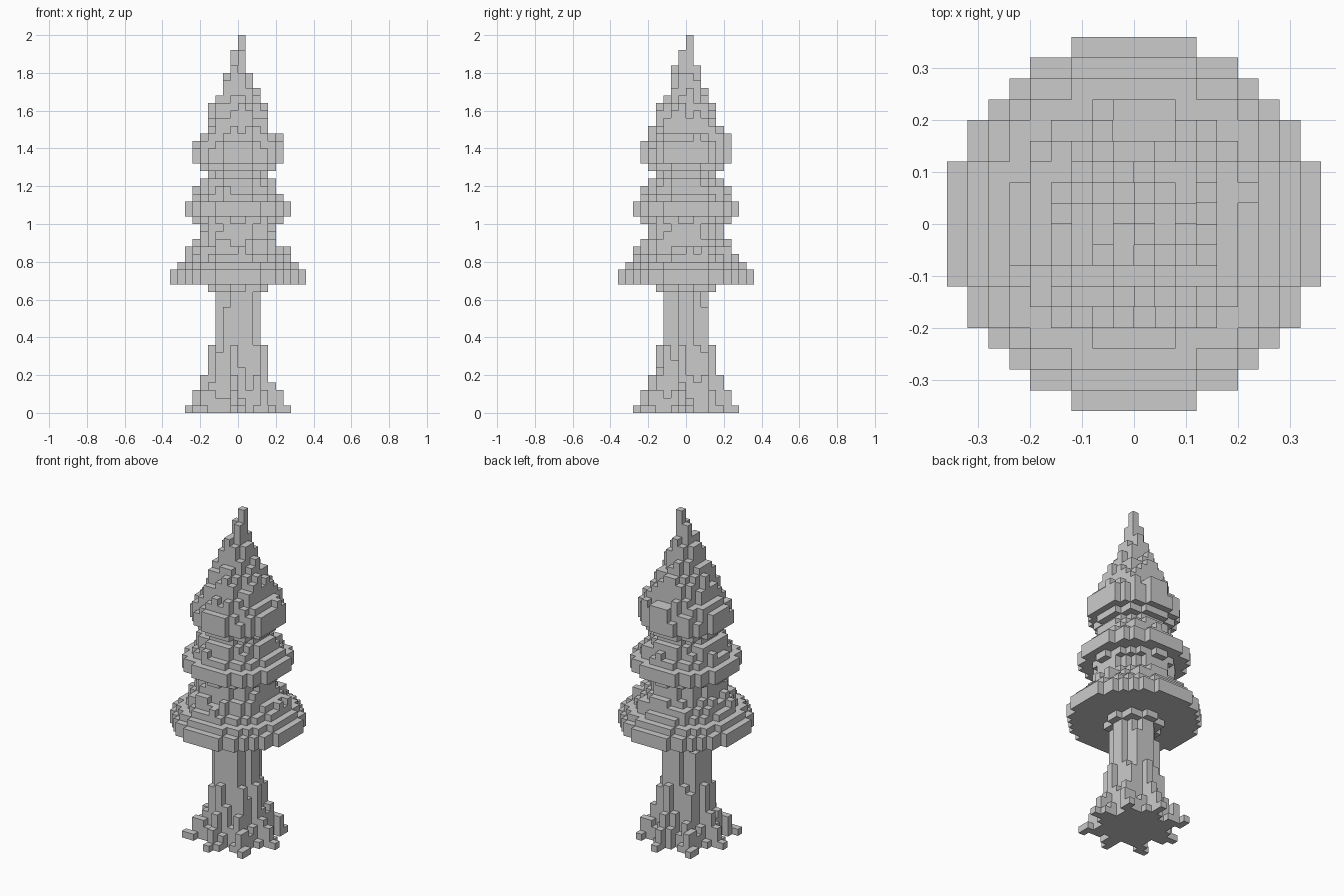
import bpy
import bmesh
import math
import random
from mathutils import Vector

random.seed(11)
CELL = 0.04
SPAN = range(-9, 9)

if "Cube" in bpy.data.objects:
    bpy.data.objects.remove(bpy.data.objects["Cube"])

# One plain grey for the whole tree
grey = bpy.data.materials.new("plain grey")
grey.use_nodes = True
COLOUR = (0.6, 0.6, 0.6, 1)
grey.diffuse_color = COLOUR
grey.node_tree.nodes["Principled BSDF"].inputs["Base Color"].default_value = COLOUR

AXES = [Vector(a) for a in ((1, 0, 0), (0, 1, 0), (0, 0, 1))]


def block_object(name, cells):
    """Make a mesh of the outer faces of a set of grid cells."""
    bm = bmesh.new()
    for cell in cells:
        centre = Vector(cell) + Vector((0.5, 0.5, 0.5))
        for a in range(3):
            u, v = AXES[(a + 1) % 3] / 2, AXES[(a + 2) % 3] / 2
            for sign in (1, -1):
                n = AXES[a] * sign
                if tuple(int(c + d) for c, d in zip(cell, n)) in cells:
                    continue
                mid = centre + n / 2
                corners = [mid - u - v, mid + u - v, mid + u + v, mid - u + v]
                bm.faces.new([bm.verts.new(c * CELL) for c in corners[::sign]])
    bmesh.ops.remove_doubles(bm, verts=bm.verts, dist=CELL / 10)
    mesh = bpy.data.meshes.new(name)
    bm.to_mesh(mesh)
    bm.free()
    mesh.materials.append(grey)
    obj = bpy.data.objects.new(name, mesh)
    bpy.context.collection.objects.link(obj)


def radius(i, j):
    return math.hypot(i + 0.5, j + 0.5)


def foliage(name, start, radii, calm):
    """Stacked discs with random sprigs; the lowest calm layers stay clean."""
    cells = set()
    for i in SPAN:
        for j in SPAN:
            lift = random.choice((0, 0, 0, 1, 1))
            jitter = random.uniform(-0.15, 0.08)
            for k in range(len(radii)):
                for src in range(k - lift, k + 1):
                    if src < k and src < calm:
                        continue
                    edge = radii[src] + (jitter if src >= calm else 0)
                    if radius(i, j) < edge:
                        cells.add((i, j, start + k))
    block_object(name, cells)


# Trunk with flared roots
cells = set()
core = [4.6, 4.2, 3.9, 3.7, 3.4, 3.3, 3.2, 3.1] + [3.0] * 6 + [2.9] * 2
reach = [7.2, 6.3, 5.9, 5, 4.5, 4.3, 4.2, 4.1, 3.8]
for i in SPAN:
    for j in SPAN:
        turn = math.atan2(j + 0.5, i + 0.5) / math.tau * 8 + 0.1
        lobe = math.cos((turn - round(turn)) * math.pi) ** 4
        jitter = random.uniform(-0.2, 0.15)
        for k, r in enumerate(core):
            flare = max(0, reach[k] - r) * lobe if k < len(reach) else 0
            if radius(i, j) < r + flare + jitter:
                cells.add((i, j, k))
block_object("trunk", cells)

# Collar under the canopy
foliage("collar", 16, [3.75], 1)

# Three foliage tiers
foliage("lower_foliage", 17, [9, 9, 8, 7, 6, 5.3, 5, 5], 3)
foliage("middle_foliage", 25, [5.6, 7.15, 7.15, 6, 5.1, 4.9], 3)
foliage("upper_foliage", 31,
        [4.3, 5, 6, 6, 5.8, 5.05, 4.4, 4, 3.6, 3.1, 2.8, 2.5, 2.1, 1.7, 1.2], 2)

# Leader shoot at the tip
tip = {(i, j, k) for i in (-1, 0) for j in (-1, 0) for k in (46, 47) if i + j > -2}
tip |= {(0, 0, 48), (0, 0, 49)}
block_object("tip", tip)
